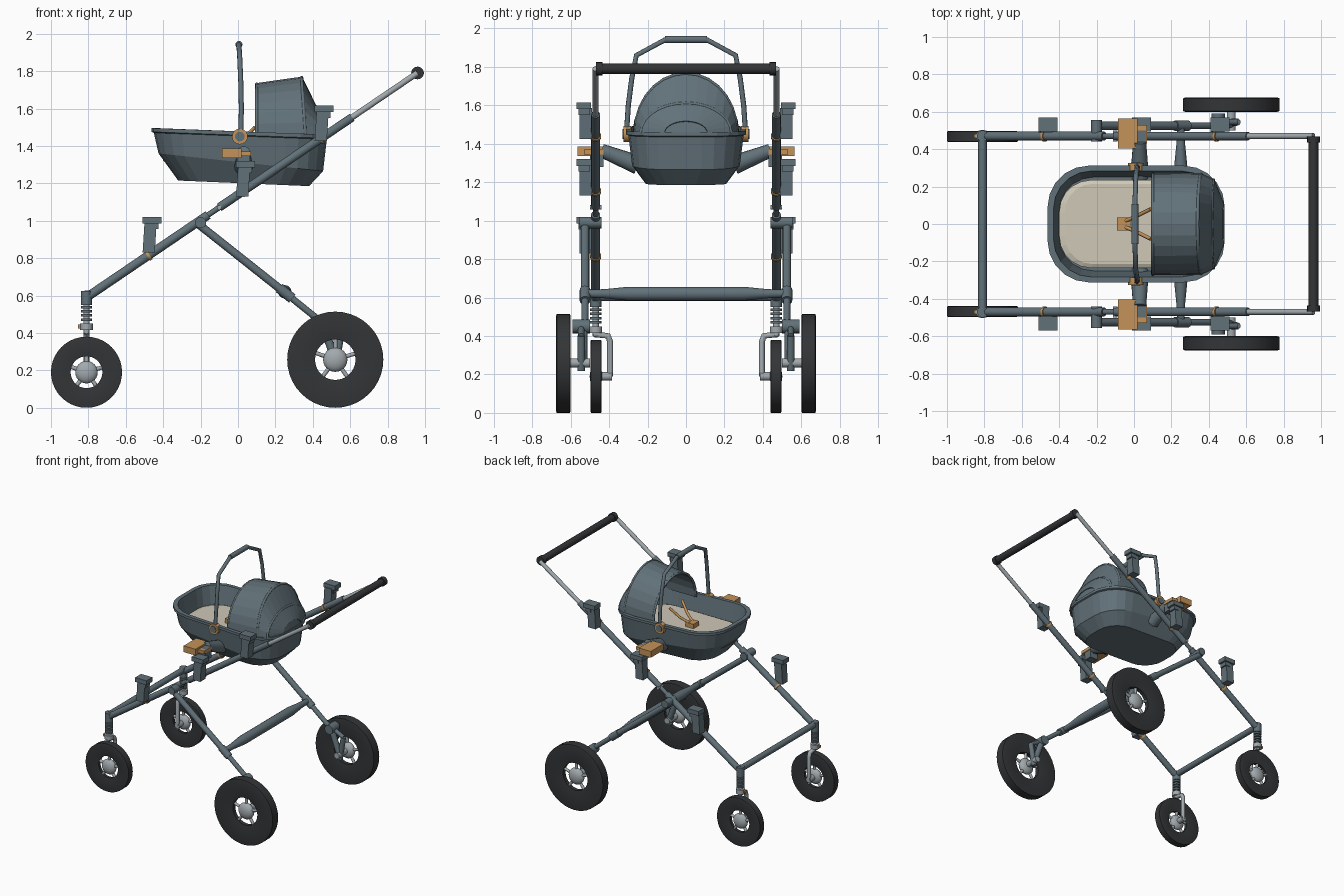
import bpy, bmesh, math
from mathutils import Vector

if bpy.data.objects.get("Cube"):
    bpy.data.objects.remove(bpy.data.objects["Cube"])


def material(name, rgb):
    m = bpy.data.materials.new(name)
    m.use_nodes = True
    m.diffuse_color = (*rgb, 1)
    m.node_tree.nodes["Principled BSDF"].inputs["Base Color"].default_value = (*rgb, 1)
    return m


SLATE = material("slate", (0.12, 0.165, 0.19))
RUBBER = material("rubber", (0.033, 0.035, 0.038))
METAL = material("light_metal", (0.36, 0.4, 0.42))
ORANGE = material("orange", (0.55, 0.29, 0.1))
CREAM = material("cream", (0.62, 0.58, 0.47))
smooth_parts = []


def add_mesh(name, bm, mat, smooth=True):
    bmesh.ops.recalc_face_normals(bm, faces=bm.faces)
    me = bpy.data.meshes.new(name)
    bm.to_mesh(me)
    bm.free()
    me.materials.append(mat)
    ob = bpy.data.objects.new(name, me)
    bpy.context.collection.objects.link(ob)
    if smooth:
        smooth_parts.append(ob)
    return ob


def loft(name, rings, mat, cap=True, loop=False, closed=True, smooth=True):
    """Skin a list of point rings."""
    bm = bmesh.new()
    rows = [[bm.verts.new(p) for p in ring] for ring in rings]
    n = len(rows[0])
    pairs = list(zip(rows, rows[1:])) + ([(rows[-1], rows[0])] if loop else [])
    for a, b in pairs:
        for i in range(n if closed else n - 1):
            j = (i + 1) % n
            bm.faces.new((a[i], a[j], b[j], b[i]))
    if cap:
        bm.faces.new(rows[0])
        bm.faces.new(rows[-1])
    return add_mesh(name, bm, mat, smooth)


def rod(name, stations, mat, sides=16):
    """Straight round bar through (point, radius) stations."""
    axis = (Vector(stations[-1][0]) - Vector(stations[0][0])).normalized()
    u = axis.orthogonal().normalized()
    v = axis.cross(u)
    turn = [2 * math.pi * i / sides for i in range(sides)]
    return loft(name, [[Vector(p) + r * (math.cos(t) * u + math.sin(t) * v) for t in turn]
                       for p, r in stations], mat)


def bar(name, a, b, r, mat):
    return rod(name, [(a, r), (b, r)], mat)


def box(name, x0, x1, y0, y1, z0, z1, mat, lean=0):
    ring = lambda z, d: [(x0 + d, y0, z), (x1 + d, y0, z), (x1 + d, y1, z), (x0 + d, y1, z)]
    return loft(name, [ring(z0, 0), ring(z1, lean)], mat, smooth=False)


def tube(name, pts, r, mat):
    cu = bpy.data.curves.new(name, "CURVE")
    cu.dimensions = "3D"
    cu.bevel_depth = r
    cu.bevel_resolution = 2
    cu.use_fill_caps = True
    sp = cu.splines.new("POLY")
    sp.points.add(len(pts) - 1)
    for q, p in zip(sp.points, pts):
        q.co = (*p, 1)
    cu.materials.append(mat)
    ob = bpy.data.objects.new(name, cu)
    bpy.context.collection.objects.link(ob)


def wheel(name, x, y, z, R, inner, half, hub):
    # Dished tyre, then spokes and a flattened round hub
    profile = [(inner, -half * .4), (R * .96, -half), (R, -half * .9),
               (R, half * .9), (R * .96, half), (inner, half * .4)]
    steps = [2 * math.pi * i / 40 for i in range(40)]
    loft(name + "_tyre", [[(x + r * math.cos(t), y + d, z + r * math.sin(t)) for t in steps]
                          for r, d in profile], RUBBER, cap=False, loop=True)
    for i in range(5):
        t = 2 * math.pi * i / 5 + .3
        bar(f"{name}_spoke_{i + 1}", (x, y, z),
            (x + inner * 1.03 * math.cos(t), y, z + inner * 1.03 * math.sin(t)), .011, METAL)
    bm = bmesh.new()
    bmesh.ops.create_uvsphere(bm, u_segments=20, v_segments=12, radius=hub)
    bmesh.ops.scale(bm, vec=(1, .55, 1), verts=bm.verts)
    bmesh.ops.translate(bm, vec=(x, y, z), verts=bm.verts)
    add_mesh(name + "_hub", bm, METAL)


def rail_z(x):
    return .59 + (x + .81) * .678


# Frame, wheels and fittings on both sides
for s, side in ((-1, "front"), (1, "back")):
    def P(x, y, z):
        return (x, s * y, z)

    def R(x, y=.47):
        return (x, s * y, rail_z(x))

    def N(part):
        return f"{side}_{part}"

    # Telescoping rail
    bar(N("lower_rail"), R(-.82), R(-.16), .024, SLATE)
    bar(N("rail_link"), R(-.18), R(-.07), .015, SLATE)
    bar(N("upper_rail"), R(-.1), R(.61), .023, SLATE)
    bar(N("handle_tube"), R(.6), R(.96), .016, METAL)
    bar(N("rail_button"), P(-.1, .44, 1.07), P(-.1, .5, 1.07), .012, METAL)

    # Rear leg with its pivot and sleeve
    bar(N("leg_pivot"), P(-.2, .44, .99), P(-.2, .555, .99), .03, SLATE)
    bar(N("rear_leg"), P(-.21, .525, .98), P(.28, .525, .592), .022, SLATE)
    bar(N("leg_sleeve"), P(.22, .525, .64), P(.29, .525, .584), .028, SLATE)
    bar(N("lower_leg"), P(.28, .525, .592), P(.45, .525, .455), .018, SLATE)

    # Rear suspension
    bar(N("leg_knuckle"), P(.45, .5, .45), P(.45, .59, .45), .036, SLATE)
    bar(N("swing_arm"), P(.45, .535, .45), P(.52, .535, .26), .022, SLATE)
    bar(N("damper"), P(.55, .545, .4), P(.52, .545, .22), .02, SLATE)
    bar(N("damper_link"), P(.45, .545, .45), P(.55, .545, .4), .016, SLATE)
    bar(N("rear_axle"), P(.52, .5, .26), P(.52, .64, .26), .024, METAL)
    wheel(N("rear_wheel"), .52, s * .638, .257, .257, .108, .038, .065)

    # Sprung front strut and one sided fork
    bar(N("strut_socket"), P(-.81, .47, .55), P(-.81, .47, .625), .03, SLATE)
    bar(N("strut_core"), P(-.81, .47, .4), P(-.81, .47, .58), .017, METAL)
    for i in range(5):
        z = .465 + i * .022
        bar(N(f"spring_coil_{i + 1}"), P(-.81, .47, z), P(-.81, .47, z + .013), .03, SLATE)
    bar(N("strut_collar"), P(-.81, .47, .415), P(-.81, .47, .45), .034, METAL)
    box(N("strut_lock"), -.855, -.835, s * .46, s * .48, .425, .445, ORANGE)
    tube(N("fork"), [P(-.81, .48, .41), P(-.81, .405, .4), P(-.81, .395, .37),
                     P(-.81, .395, .19)], .016, METAL)
    bar(N("front_axle"), P(-.81, .385, .19), P(-.81, .49, .19), .022, METAL)
    wheel(N("front_wheel"), -.81, s * .468, .19, .19, .085, .029, .06)

    # Accessory clamps along the rail
    for i, (x, z) in enumerate(((-.5, .83), (0, 1.13), (.42, 1.425))):
        box(N(f"clamp_body_{i + 1}"), x - .01, x + .055, s * .49, s * .555, z, z + .16, SLATE, .01)
        box(N(f"clamp_cap_{i + 1}"), x - .01, x + .09, s * .495, s * .57, z + .155, z + .19, SLATE)
        box(N(f"clamp_lug_{i + 1}"), x + .03, x + .075, s * .5, s * .56, z + .125, z + .16, SLATE)
        bar(N(f"clamp_ring_{i + 1}"), R(x + .015), R(x + .027), .029, ORANGE)

    # Seat mount with release clip
    rod(N("mount_arm"), [(P(.03, .25, 1.29), .05), (P(.03, .44, 1.365), .035)], SLATE)
    box(N("mount_plate"), -.005, .065, s * .43, s * .5, 1.28, 1.37, SLATE)
    box(N("release_clip"), -.085, .02, s * .405, s * .565, 1.335, 1.385, ORANGE)
    box(N("clip_tongue"), .02, .07, s * .43, s * .53, 1.345, 1.37, ORANGE)
    bar(N("carry_pivot"), P(.01, .285, 1.45), P(.01, .325, 1.45), .042, ORANGE)
    bar(N("carry_pivot_cap"), P(.01, .32, 1.45), P(.01, .33, 1.45), .026, SLATE)

    # Harness strap
    tube(N("harness_strap"), [P(-.05, .015, 1.39), P(.02, .045, 1.43), P(.09, .08, 1.5)],
         .01, ORANGE)
    bar(N("handle_cap"), P(.96, .435, 1.79), P(.96, .468, 1.79), .034, RUBBER)

# Cross members and push handle
bar("push_handle", (.96, -.45, 1.79), (.96, .45, 1.79), .027, RUBBER)
bar("front_crossbar", (-.81, -.47, .605), (-.81, .47, .605), .023, SLATE)
rod("rear_crossbar", [((.25, y, .62), r) for y, r in
                      ((-.52, .02), (-.42, .024), (-.3, .036), (.3, .036), (.42, .024), (.52, .02))], SLATE)


# Bassinet shell
def oval(x0, x1, w, z0, z1, r):
    pts = []
    for cx, cy, a in ((x1 - r, w - r, 0), (x0 + r, w - r, 90), (x0 + r, r - w, 180), (x1 - r, r - w, 270)):
        for k in range(6):
            t = math.radians(a + 18 * k)
            x = cx + r * math.cos(t)
            pts.append((x, cy + r * math.sin(t), z0 + (z1 - z0) * (x - x0) / (x1 - x0)))
    return pts


loft("bassinet_shell", [oval(-.32, .38, .21, 1.215, 1.185, .16),
                        oval(-.425, .455, .28, 1.36, 1.265, .2),
                        oval(-.45, .475, .3, 1.47, 1.435, .22),
                        oval(-.462, .485, .312, 1.475, 1.44, .22),
                        oval(-.462, .485, .312, 1.495, 1.46, .22),
                        oval(-.43, .455, .283, 1.495, 1.46, .2),
                        oval(-.4, .43, .25, 1.33, 1.3, .18)], SLATE, smooth=False)
loft("mattress", [oval(-.4, .42, .235, 1.32, 1.32, .17), oval(-.4, .42, .235, 1.355, 1.355, .17),
                  oval(-.37, .39, .215, 1.365, 1.365, .15)], CREAM, smooth=False)
box("harness_buckle", -.09, -.02, -.035, .035, 1.36, 1.4, ORANGE)


# Folding hood
def arch(base_x, top_x, w, top):
    pts = []
    for k in range(15):
        t = math.pi * k / 14
        h = math.sin(t)
        pts.append((base_x + (top_x - base_x) * h, w * math.cos(t), 1.455 + (top - 1.455) * h))
    return pts


arches = [arch(.1, .1, .268, 1.73), arch(.36, .34, .265, 1.765),
          arch(.425, .415, .235, 1.61), arch(.475, .47, .11, 1.515)]
hood = loft("hood", arches, SLATE, cap=False, closed=False, smooth=False)
shell = hood.modifiers.new("thickness", "SOLIDIFY")
shell.thickness = .012
shell.offset = 0
loft("hood_back", [[(x, y, z) for x, y, z in arches[3]],
                   [(x + .005, y * .5, 1.455 + (z - 1.455) * .5) for x, y, z in arches[3]]], SLATE, smooth=False)
for i, a in enumerate(arches[:3]):
    tube(f"hood_rib_{i + 1}", a, .009, SLATE)

# Carry handle with a thicker grip
half = [(.015, .31, 1.45), (.018, .3, 1.6), (.015, .282, 1.74), (.01, .258, 1.86), (.005, .11, 1.94)]
tube("carry_handle", half + [(x, -y, z) for x, y, z in reversed(half)], .014, SLATE)
bar("carry_grip", (.005, -.108, 1.942), (.005, .108, 1.942), .019, SLATE)

# Smooth the round parts, keeping sharp edges
bpy.ops.object.select_all(action="DESELECT")
for ob in smooth_parts:
    ob.select_set(True)
bpy.context.view_layer.objects.active = smooth_parts[0]
bpy.ops.object.shade_smooth_by_angle(angle=math.radians(35))
